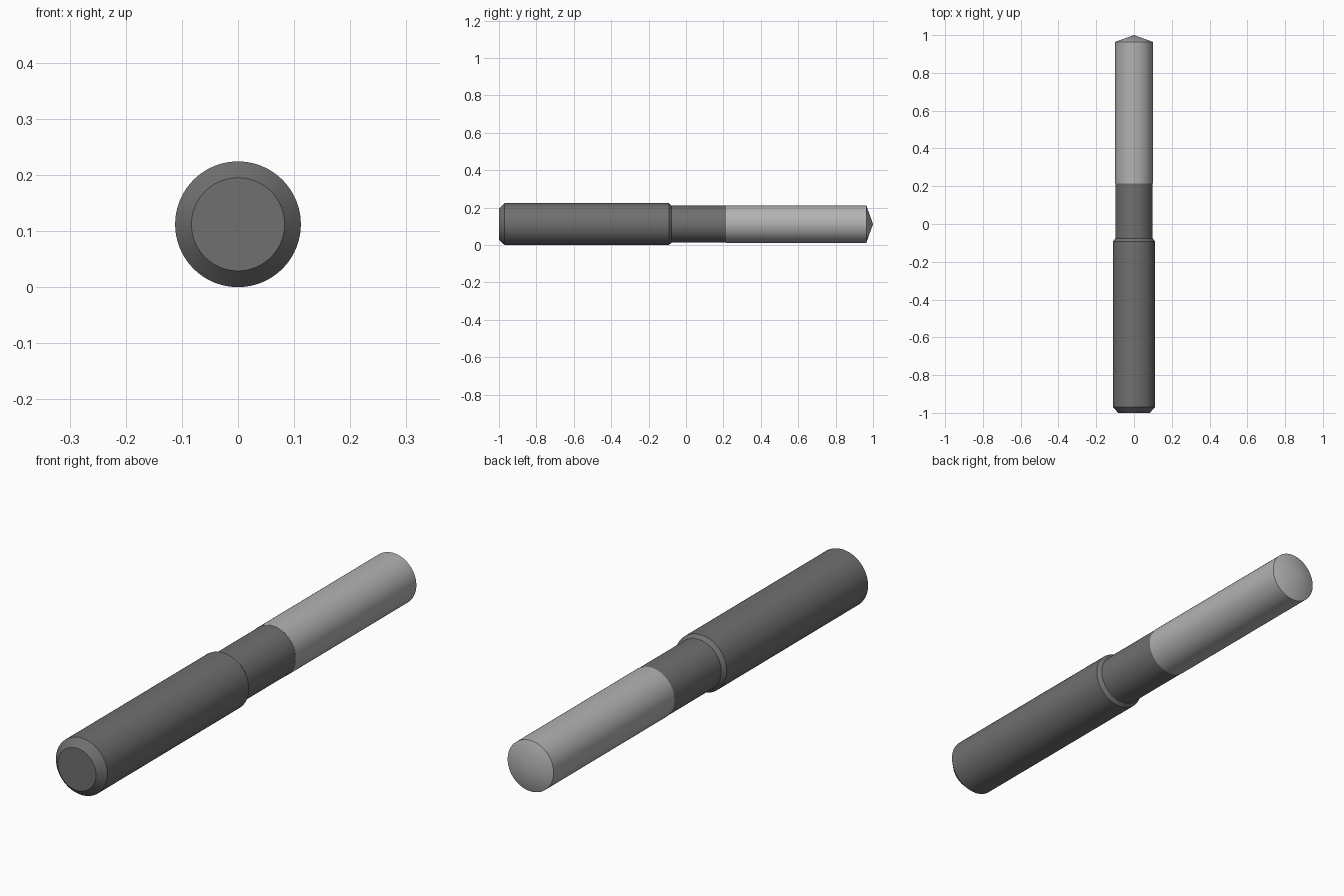
import bpy, bmesh, math

if "Cube" in bpy.data.objects:
    bpy.data.objects.remove(bpy.data.objects["Cube"])

AXIS_Z = 0.112
SIDES = 96


def grey(name, value):
    mat = bpy.data.materials.new(name)
    mat.diffuse_color = (value, value, value, 1)
    mat.use_nodes = True
    mat.node_tree.nodes["Principled BSDF"].inputs["Base Color"].default_value = mat.diffuse_color
    return mat


def lathe(name, profile, mat):
    """Revolve (y, radius) points about the long axis; radius 0 closes the end."""
    bm = bmesh.new()
    rings = []
    for y, r in profile:
        if r == 0:
            rings.append([bm.verts.new((0, y, AXIS_Z))])
            continue
        angles = [2 * math.pi * i / SIDES for i in range(SIDES)]
        rings.append([bm.verts.new((r * math.sin(a), y, AXIS_Z + r * math.cos(a)))
                      for a in angles])
    for a, b in zip(rings, rings[1:]):
        for i in range(SIDES):
            j = (i + 1) % SIDES
            if len(b) == 1:
                bm.faces.new((a[i], a[j], b[0]))
            else:
                bm.faces.new((a[i], a[j], b[j], b[i]))
    # flat end caps
    for ring in (rings[0], rings[-1]):
        if len(ring) > 1:
            bm.faces.new(ring)
    bmesh.ops.recalc_face_normals(bm, faces=bm.faces)
    mesh = bpy.data.meshes.new(name)
    bm.to_mesh(mesh)
    bm.free()
    mesh.materials.append(mat)
    obj = bpy.data.objects.new(name, mesh)
    bpy.context.collection.objects.link(obj)
    bpy.ops.object.select_all(action='DESELECT')
    obj.select_set(True)
    bpy.context.view_layer.objects.active = obj
    bpy.ops.object.shade_smooth_by_angle(angle=math.radians(15))
    return obj


dark = grey("dark_steel", 0.16)
light = grey("light_steel", 0.45)

# Chamfered shank, tapered shoulder and neck
lathe("shank_and_neck", [(-1, 0.083), (-0.97, 0.112), (-0.092, 0.112),
                         (-0.077, 0.099), (0.215, 0.099)], dark)

# Cutting length with a shallow conical point
lathe("cutting_end", [(0.215, 0.1), (0.964, 0.1), (1, 0)], light)
